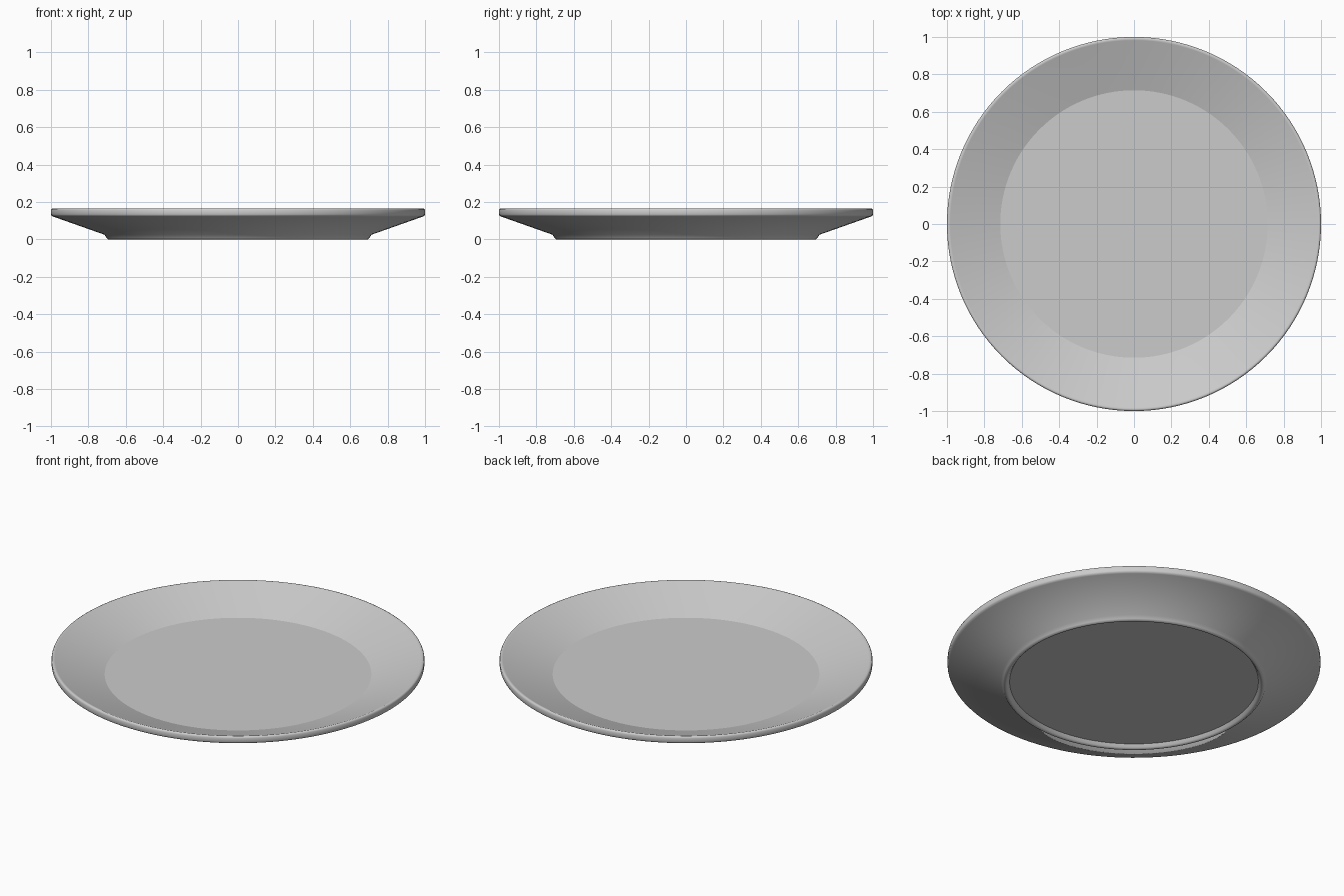
import bpy, bmesh, math

if "Cube" in bpy.data.objects:
    bpy.data.objects.remove(bpy.data.objects["Cube"])

SEGMENTS = 128

# Half cross-section (radius, height), from underside centre round to top centre
profile = [
    (0.0, 0.022), (0.667, 0.022),                                # recessed base
    (0.677, 0.006), (0.685, 0.0), (0.694, 0.0), (0.703, 0.008),  # foot ring
    (0.713, 0.025), (0.988, 0.122),                              # outer flare
    (0.997, 0.127), (1.0, 0.134), (1.0, 0.156),                  # rim edge
    (0.997, 0.163), (0.990, 0.166), (0.982, 0.163),              # rounded lip
    (0.715, 0.070), (0.0, 0.070),                                # inner slope, floor
]

# Plate: spin the profile around z
bm = bmesh.new()
verts = [bm.verts.new((r, 0, z)) for r, z in profile]
edges = [bm.edges.new(pair) for pair in zip(verts, verts[1:])]
bmesh.ops.spin(bm, geom=verts + edges, cent=(0, 0, 0), axis=(0, 0, 1),
               angle=math.tau, steps=SEGMENTS, use_duplicate=False)
bmesh.ops.remove_doubles(bm, verts=bm.verts, dist=1e-5)
bmesh.ops.recalc_face_normals(bm, faces=bm.faces)

mesh = bpy.data.meshes.new("plate")
bm.to_mesh(mesh)
bm.free()
plate = bpy.data.objects.new("plate", mesh)
bpy.context.collection.objects.link(plate)

# Smooth shading; base, floor and foot keep crisp edges
bpy.context.view_layer.objects.active = plate
plate.select_set(True)
bpy.ops.object.shade_smooth_by_angle(angle=math.radians(45))
for edge in mesh.edges:
    a, b = (mesh.vertices[i].co for i in edge.vertices)
    if all(abs(math.hypot(p.x, p.y) - 0.715) < 0.001 and p.z > 0.05 for p in (a, b)):
        edge.use_edge_sharp = True
